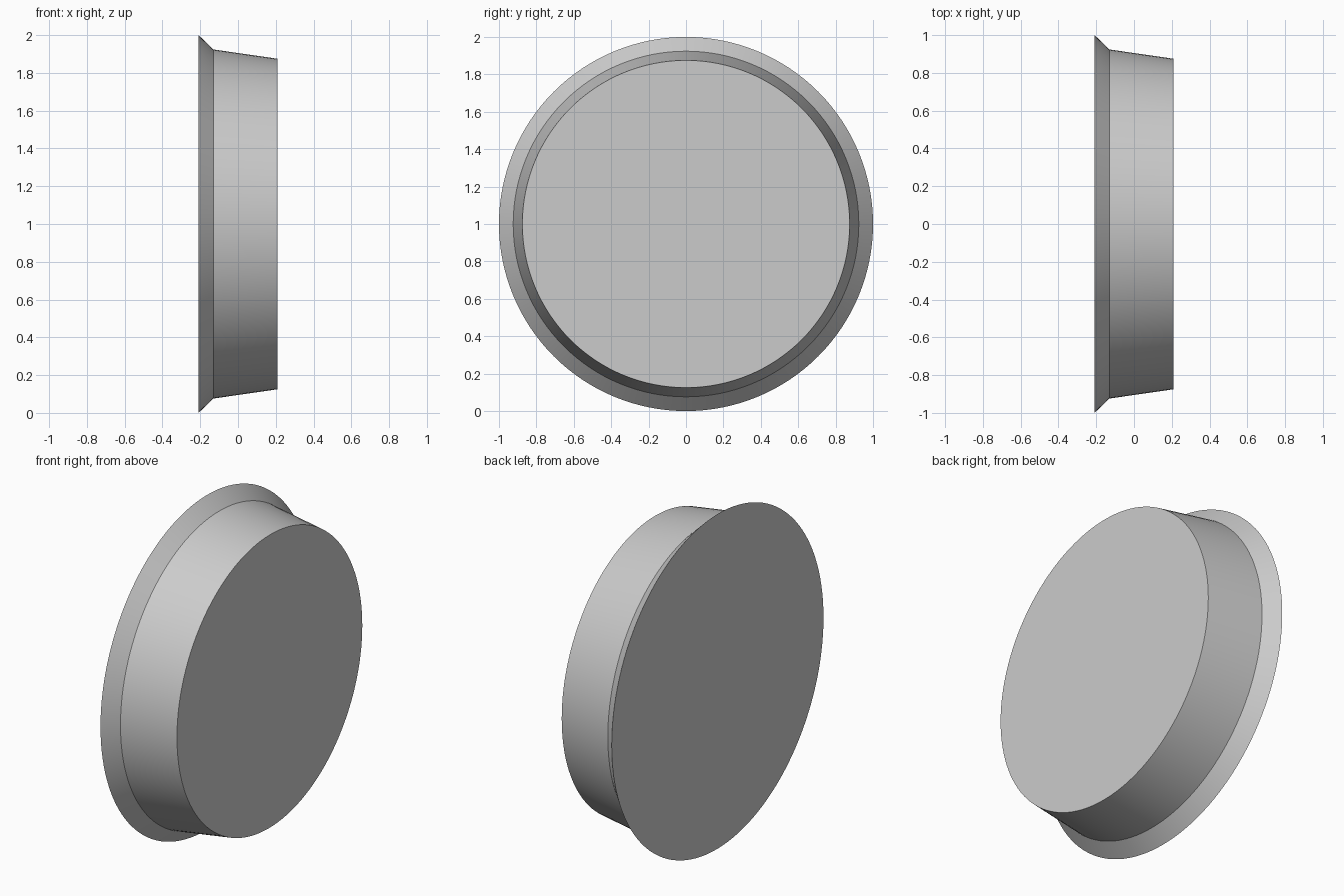
import bpy, bmesh, math

if "Cube" in bpy.data.objects:
    bpy.data.objects.remove(bpy.data.objects["Cube"])

SEGMENTS = 128
# profile as (x, radius): flared rim, then tapered body
PROFILE = [(-0.209, 1.0), (-0.13, 0.924), (0.209, 0.875)]

bm = bmesh.new()
rings = []
for x, r in PROFILE:
    ring = []
    for i in range(SEGMENTS):
        a = 2 * math.pi * i / SEGMENTS
        ring.append(bm.verts.new((x, r * math.cos(a), r * math.sin(a))))
    rings.append(ring)

# side walls
for a, b in zip(rings, rings[1:]):
    for i in range(SEGMENTS):
        j = (i + 1) % SEGMENTS
        bm.faces.new((a[i], a[j], b[j], b[i]))

# flat end caps
bm.faces.new(rings[0])
bm.faces.new(rings[-1])
bmesh.ops.recalc_face_normals(bm, faces=bm.faces)

mesh = bpy.data.meshes.new("flanged_disc")
bm.to_mesh(mesh)
bm.free()
disc = bpy.data.objects.new("flanged_disc", mesh)
disc.location.z = 1.0
bpy.context.collection.objects.link(disc)

# smooth round walls, crisp rims
bpy.context.view_layer.objects.active = disc
disc.select_set(True)
bpy.ops.object.shade_smooth_by_angle(angle=math.radians(30))
